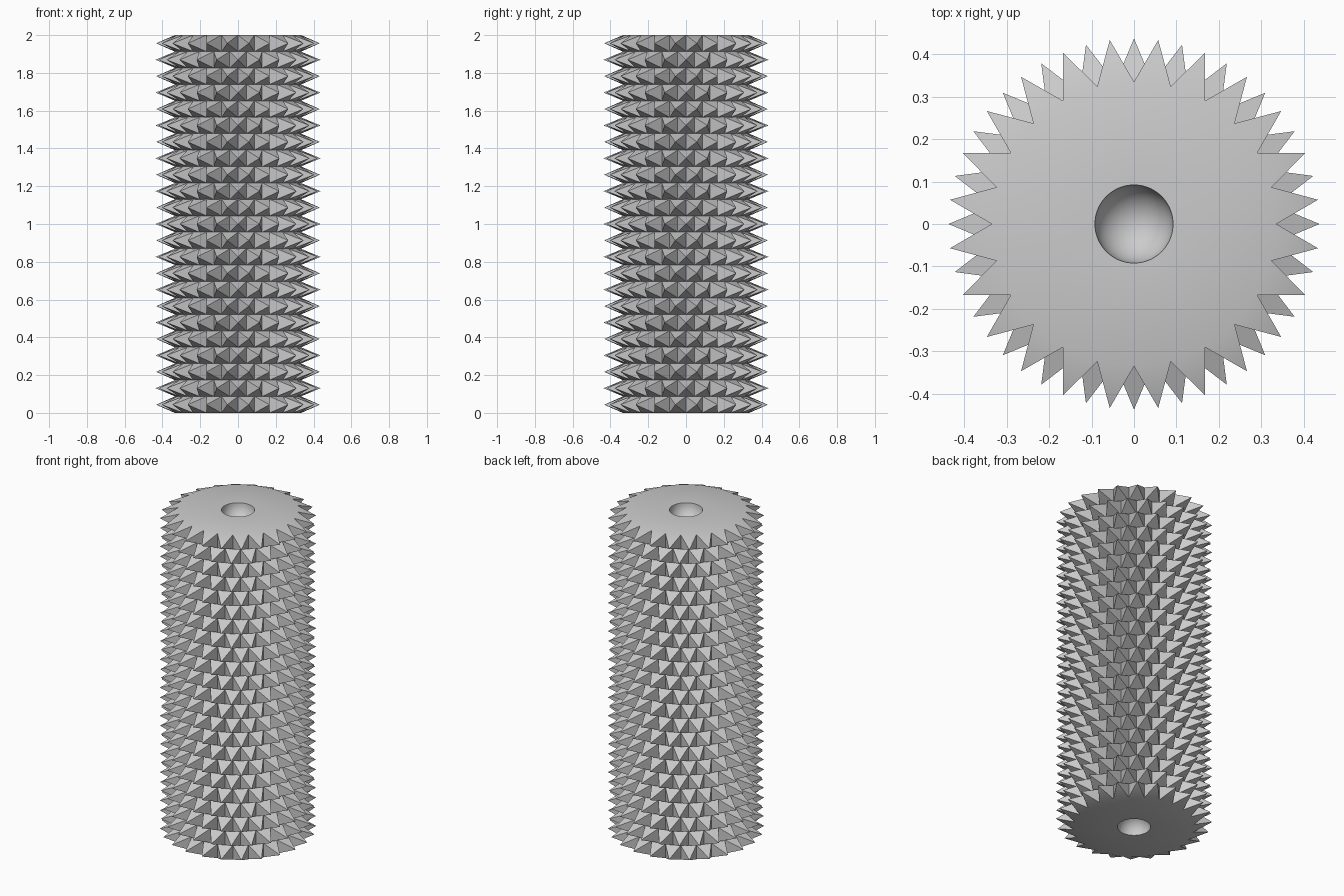
import bpy, bmesh
from math import sin, cos, pi, radians

cube = bpy.data.objects.get("Cube")
if cube:
    bpy.data.objects.remove(cube)

ROWS, TEETH, HEIGHT = 23, 24, 2.0
BASE_R, TIP_R, HOLE_R = 0.335, 0.437, 0.092
PITCH, STEP = HEIGHT / ROWS, 2 * pi / TEETH

grey = bpy.data.materials.new("plain_grey")
grey.use_nodes = True
colour = (0.6, 0.6, 0.6, 1)
grey.diffuse_color = colour
grey.node_tree.nodes["Principled BSDF"].inputs["Base Color"].default_value = colour


def polar(r, a, z):
    return (r * cos(a), r * sin(a), z)


def finish(bm, name):
    bmesh.ops.remove_doubles(bm, verts=bm.verts, dist=1e-5)
    mesh = bpy.data.meshes.new(name)
    bm.to_mesh(mesh)
    bm.free()
    mesh.materials.append(grey)
    obj = bpy.data.objects.new(name, mesh)
    bpy.context.collection.objects.link(obj)
    return obj


def add_face(bm, points):
    return bm.faces.new([bm.verts.new(p) for p in points])


def add_spike(bm, a, z):
    """Four-sided pyramid pointing outwards at angle a, bottom at z."""
    lo, hi = a - STEP / 2, a + STEP / 2
    base = [polar(BASE_R, lo, z), polar(BASE_R, hi, z),
            polar(BASE_R, hi, z + PITCH), polar(BASE_R, lo, z + PITCH)]
    tip = polar(TIP_R, a, z + PITCH / 2)
    for i in range(4):
        add_face(bm, [base[i], base[(i + 1) % 4], tip])


def add_end(bm, z, up):
    """Flat end with a hemispherical socket."""
    sub, rings = 3, 10
    fine = STEP / sub
    faces = []
    for k in range(TEETH):
        inner = [polar(HOLE_R, k * STEP + j * fine, z) for j in range(sub, -1, -1)]
        outer = [polar(BASE_R, k * STEP, z), polar(BASE_R, (k + 1) * STEP, z)]
        faces.append(add_face(bm, outer + inner))
    for i in range(rings):
        t0, t1 = (pi / 2 * n / rings for n in (i, i + 1))
        for k in range(TEETH * sub):
            a, b = k * fine, (k + 1) * fine
            r0, r1 = HOLE_R * cos(t0), HOLE_R * cos(t1)
            z0, z1 = (z - up * HOLE_R * sin(t) for t in (t0, t1))
            pts = [polar(r0, a, z0), polar(r0, b, z0), polar(r1, b, z1)]
            if i < rings - 1:
                pts.append(polar(r1, a, z1))
            faces.append(add_face(bm, pts))
    if up < 0:
        bmesh.ops.reverse_faces(bm, faces=faces)


# Spiked shell: staggered rows of pyramids closed by the two ends
bm = bmesh.new()
for row in range(ROWS):
    shift = 0.5 if row % 2 == 0 else 0.0
    for k in range(TEETH):
        add_spike(bm, (k + shift) * STEP, row * PITCH)
add_end(bm, 0, -1)
add_end(bm, HEIGHT, 1)
roller = finish(bm, "spiked_roller")
bpy.ops.object.select_all(action='DESELECT')
roller.select_set(True)
bpy.context.view_layer.objects.active = roller
bpy.ops.object.shade_smooth_by_angle(angle=radians(30))

# Inner core behind the spikes
bm = bmesh.new()
for k in range(TEETH):
    a, b = k * STEP, (k + 1) * STEP
    add_face(bm, [polar(BASE_R, a, 0.01), polar(BASE_R, b, 0.01),
                  polar(BASE_R, b, HEIGHT - 0.01), polar(BASE_R, a, HEIGHT - 0.01)])
finish(bm, "core")
